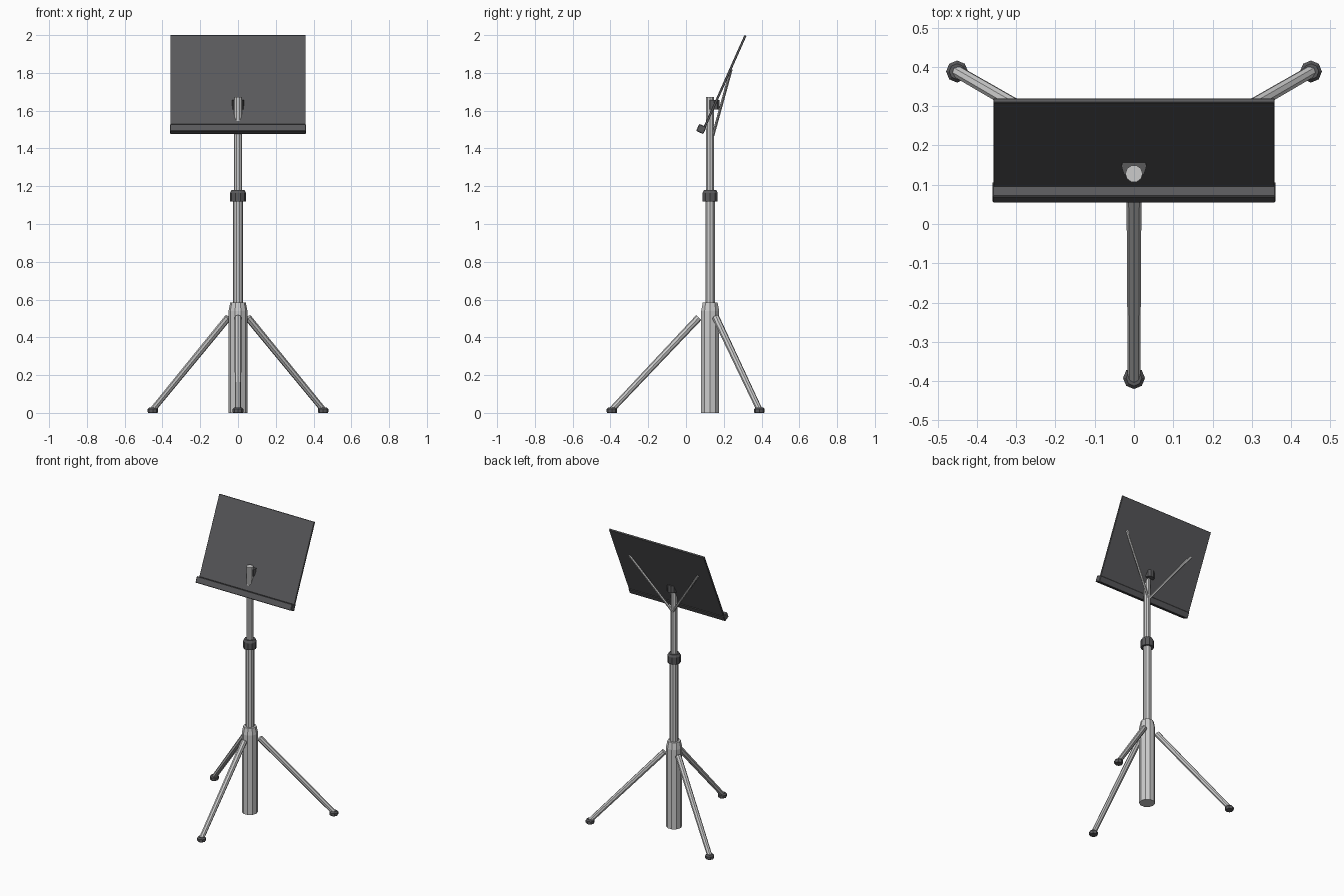
import bpy, bmesh, math
from mathutils import Vector, Matrix

if "Cube" in bpy.data.objects:
    bpy.data.objects.remove(bpy.data.objects["Cube"])

CY = 0.128            # y of the column axis
TILT = math.radians(24)

dark = bpy.data.materials.new("dark_metal")
dark.diffuse_color = (0.1, 0.1, 0.105, 1)
dark.use_nodes = True
dark.node_tree.nodes["Principled BSDF"].inputs["Base Color"].default_value = dark.diffuse_color


def finish(name, bm, mat=None):
    bmesh.ops.recalc_face_normals(bm, faces=bm.faces)
    me = bpy.data.meshes.new(name)
    bm.to_mesh(me)
    bm.free()
    ob = bpy.data.objects.new(name, me)
    bpy.context.collection.objects.link(ob)
    if mat:
        me.materials.append(mat)
    return ob


def lathe(name, profile, origin, sides=10, mat=None, axis=(0, 0, 1)):
    """Closed faceted solid from (radius, height) rings along an axis."""
    bm = bmesh.new()
    rot = Vector((0, 0, 1)).rotation_difference(Vector(axis)).to_matrix()
    rings = []
    for r, h in profile:
        rings.append([bm.verts.new(Vector(origin) + rot @ Vector((
            r * math.cos(math.tau * i / sides), r * math.sin(math.tau * i / sides), h)))
            for i in range(sides)])
    for a, b in zip(rings, rings[1:]):
        for i in range(sides):
            j = (i + 1) % sides
            bm.faces.new((a[i], a[j], b[j], b[i]))
    bm.faces.new(rings[0])
    bm.faces.new(rings[-1])
    return finish(name, bm, mat)


def rod(name, a, b, r0, r1, sides=8, mat=None):
    d = Vector(b) - Vector(a)
    return lathe(name, [(r0, 0), (r1, d.length)], a, sides, mat, d.normalized())


def tilted_box(name, centre, size, bevel, mat):
    """Box leaning back with the desk."""
    bm = bmesh.new()
    m = Matrix.Translation(centre) @ Matrix.Rotation(-TILT, 4, 'X') @ Matrix.Diagonal((*size, 1))
    bmesh.ops.create_cube(bm, size=1, matrix=m)
    bmesh.ops.bevel(bm, geom=bm.edges[:], offset=bevel, segments=1, affect='EDGES')
    return finish(name, bm, mat)


# Telescoping column
base = (0, CY, 0)
lathe("lower_tube", [(0.05, 0), (0.05, 0.54), (0.041, 0.585)], base)
lathe("middle_tube", [(0.027, 0.56), (0.027, 1.14)], base)
lathe("height_clamp", [(0.042, 1.118), (0.042, 1.165), (0.034, 1.18)], base, mat=dark)
lathe("upper_tube", [(0.022, 1.15), (0.022, 1.672)], base)

# Tripod legs with rubber feet
for i in range(3):
    ang = math.radians(-90 + 120 * i)
    d = Vector((math.cos(ang), math.sin(ang), 0))
    top = Vector(base) + d * 0.06 + Vector((0, 0, 0.505))
    foot = Vector(base) + d * 0.52
    rod(f"leg_{i + 1}", foot + Vector((0, 0, 0.018)), top, 0.016, 0.019)
    lathe(f"foot_{i + 1}", [(0.025, 0), (0.028, 0.005), (0.028, 0.02), (0.02, 0.029)],
          foot, 8, dark)

# Music desk: panel and lip
up = Vector((0, math.sin(TILT), math.cos(TILT)))
panel_top = Vector((0, 0.3145, 1.9975))
tilted_box("desk_panel", panel_top - up * 0.27, (0.716, 0.012, 0.54), 0.0015, dark)
tilted_box("desk_lip", (0, 0.081, 1.503), (0.72, 0.042, 0.041), 0.003, dark)

# Tilt joint and rear braces
lathe("tilt_joint", [(0.032, 1.607), (0.032, 1.656)], (0, 0.147, 0), 10, dark)
for side, s in (("left", -1), ("right", 1)):
    rod(f"brace_{side}", (0, CY + 0.014, 1.465), (s * 0.26, 0.239, 1.817), 0.008, 0.008, 6)
